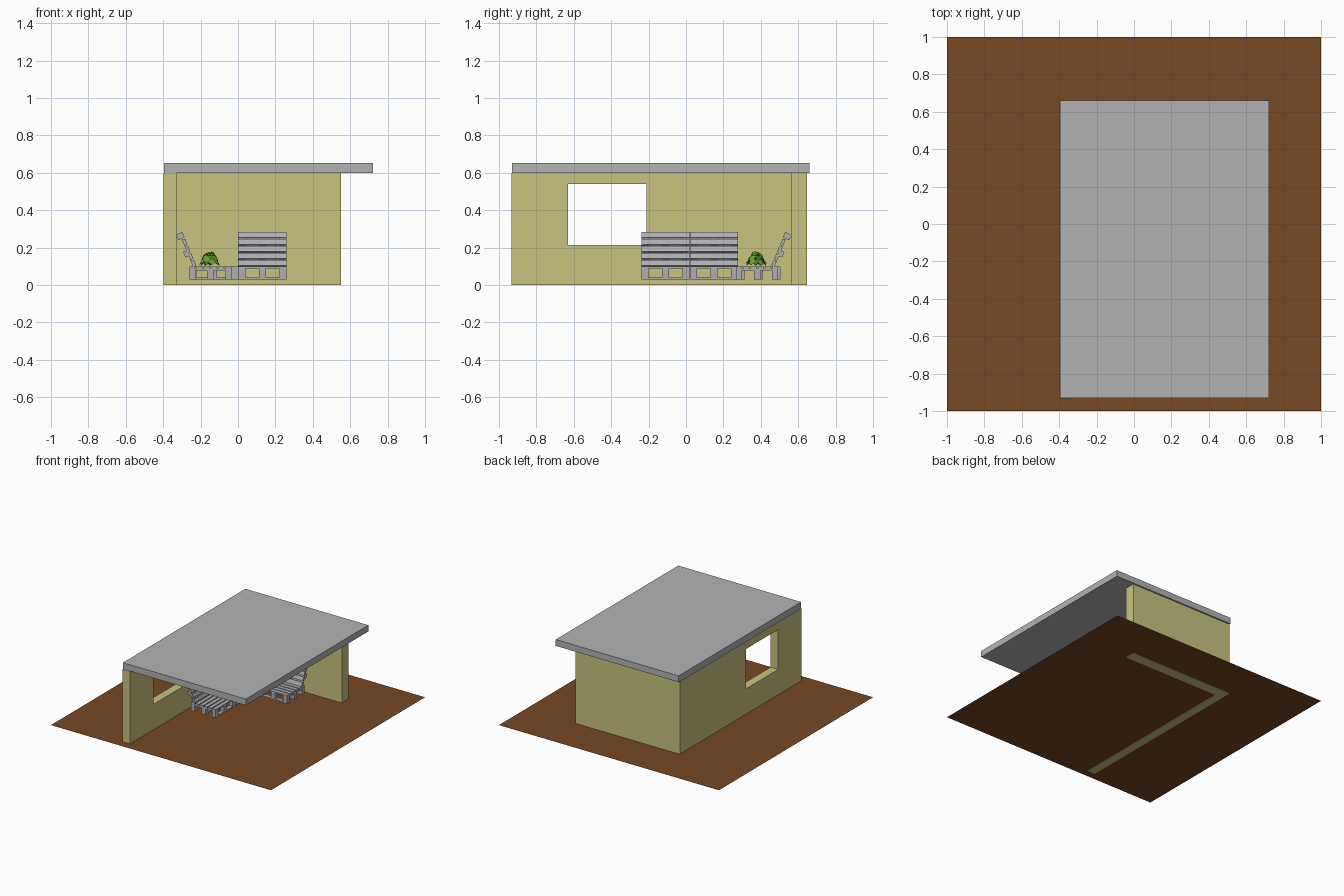
import bpy, bmesh, math, random
from mathutils import Matrix, Vector

if "Cube" in bpy.data.objects:
    bpy.data.objects.remove(bpy.data.objects["Cube"])

random.seed(4)


def material(name, rgb):
    m = bpy.data.materials.new(name)
    m.diffuse_color = (*rgb, 1)
    m.use_nodes = True
    m.node_tree.nodes["Principled BSDF"].inputs["Base Color"].default_value = m.diffuse_color
    return m


SOIL = material("brown soil", (0.18, 0.066, 0.017))
WALL = material("khaki wall", (0.58, 0.55, 0.21))
ROOF = material("grey roof", (0.45, 0.45, 0.45))
WOOD = material("grey wood", (0.43, 0.43, 0.45))
LEAF = material("leaf green", (0.14, 0.38, 0.03))
DARK = material("dark leaf green", (0.05, 0.17, 0.015))


def finish(bm, name, *mats):
    bmesh.ops.recalc_face_normals(bm, faces=bm.faces)
    me = bpy.data.meshes.new(name)
    bm.to_mesh(me)
    bm.free()
    for m in mats:
        me.materials.append(m)
    ob = bpy.data.objects.new(name, me)
    bpy.context.collection.objects.link(ob)
    return ob


def box(bm, lo, hi, mat=Matrix()):
    lo, hi = Vector(lo), Vector(hi)
    m = mat @ Matrix.Translation((lo + hi) / 2) @ Matrix.Diagonal((*(hi - lo), 1))
    bmesh.ops.create_cube(bm, size=1, matrix=m)


def box_object(name, lo, hi, mat):
    bm = bmesh.new()
    box(bm, lo, hi)
    return finish(bm, name, mat)


# Ground sheet
bm = bmesh.new()
bmesh.ops.create_grid(bm, x_segments=1, y_segments=1, size=1, matrix=Matrix.Translation((0, 0, 0.004)))
finish(bm, "ground", SOIL)

# L-shaped walls with a window opening
bm = bmesh.new()
plan = [(-0.397, -0.933), (-0.328, -0.933), (-0.328, 0.562), (0.55, 0.562), (0.55, 0.648), (-0.397, 0.648)]
face = bm.faces.new([bm.verts.new((x, y, 0)) for x, y in plan])
top = bmesh.ops.extrude_face_region(bm, geom=[face])["geom"]
bmesh.ops.translate(bm, vec=(0, 0, 0.6), verts=[g for g in top if isinstance(g, bmesh.types.BMVert)])
walls = finish(bm, "walls", WALL)
cutter = box_object("window_cutter", (-0.5, -0.63, 0.213), (-0.25, -0.21, 0.54), WALL)
cutter.hide_render = True
cutter.hide_set(True)
cut = walls.modifiers.new("window", "BOOLEAN")
cut.operation = "DIFFERENCE"
cut.solver = "EXACT"
cut.object = cutter

# Flat roof slab
box_object("roof", (-0.395, -0.93, 0.6), (0.722, 0.66, 0.652), ROOF)

# Pallet seats: x along the length, y towards the back
L, D = 0.26, 0.225
POSTS = [(0, 0.04), (0.11, 0.15), (0.22, 0.26)]
ROWS = [(0, 0.032), (0.095, 0.13), (D - 0.032, D)]


def pallet_seat(name, mat, back=True):
    bm = bmesh.new()
    n, gap = 6, 0.008
    w = (D - gap * (n - 1)) / n
    for i in range(n):                                  # deck slats
        y = i * (w + gap)
        box(bm, (0.001, y, 0.089), (L - 0.001, y + w, 0.1), mat)
    for x0, x1 in POSTS:
        box(bm, (x0 + 0.001, 0, 0.077), (x1 - 0.001, D, 0.089), mat)   # cross boards
        for y0, y1 in ROWS:                             # blocks
            box(bm, (x0 + 0.001, y0, 0.041), (x1 - 0.001, y1, 0.077), mat)
    for y0, y1 in ROWS:                                 # bottom runners
        box(bm, (0.001, y0, 0.03), (L - 0.001, y1, 0.041), mat)
    finish(bm, name + "_seat", WOOD)
    if not back:
        return
    # Leaning backrest
    bm = bmesh.new()
    m = mat @ Matrix.Translation((0, 0.195, 0.1)) @ Matrix.Rotation(math.radians(-22.6), 4, "X")
    n, gap, H = 5, 0.009, 0.195
    w = (H - gap * (n - 1)) / n
    for i in range(n):
        z = i * (w + gap)
        box(bm, (0.001, -0.008, z), (L - 0.001, 0.002, z + w), m)
    for x0, x1 in POSTS:
        box(bm, (x0 + 0.001, 0.002, 0), (x1 - 0.001, 0.01, H), m)
        for z in (0.063, 0.163):
            box(bm, (x0 + 0.001, 0.01, z), (x1 - 0.001, 0.022, z + 0.032), m)
    for z in (0.063, 0.163):
        box(bm, (0.001, 0.022, z), (L - 0.001, 0.029, z + 0.032), m)
    finish(bm, name + "_backrest", WOOD)


turn = Matrix.Rotation(math.pi / 2, 4, "Z")
pallet_seat("left_bench_front", Matrix.Translation((-0.035, -0.24, 0)) @ turn)
pallet_seat("left_bench_rear", Matrix.Translation((-0.035, 0.02, 0)) @ turn)
pallet_seat("back_bench", Matrix.Translation((0, 0.268, 0)))
pallet_seat("corner_table", Matrix.Translation((-0.26, 0.281, 0)), back=False)

# Bushy plant on the corner: arching leaves in rings
bm = bmesh.new()
for ring, (count, reach, rise) in enumerate([(9, 0.06, 0.045), (8, 0.047, 0.07), (6, 0.026, 0.085)]):
    for k in range(count):
        a = math.tau * (k + 0.4 * ring) / count + random.uniform(-0.15, 0.15)
        d, s = Vector((math.cos(a), math.sin(a), 0)), Vector((-math.sin(a), math.cos(a), 0))
        r, h = reach * random.uniform(0.9, 1.05), rise * random.uniform(0.88, 1.05)
        rows = []
        for i in range(7):
            t = i / 6
            z = 0.102 + h * math.sin(min(1, t * 1.35 + 0.05) * math.pi * 0.5) - (0.04 * max(0, t - 0.55) / 0.45)
            c = Vector((-0.15, 0.375, z)) + d * r * t
            half = 0.003 + 0.016 * math.sin(math.pi * t ** 1.3) ** 0.8 if 0 < i < 6 else 0.002
            rows.append([bm.verts.new(c + s * half * e - Vector((0, 0, 0.006 * abs(e) * math.sin(math.pi * t))))
                         for e in (-1, 0, 1)])
        for p, q in zip(rows, rows[1:]):
            for j in (0, 1):
                f = bm.faces.new((p[j], p[j + 1], q[j + 1], q[j]))
                f.material_index = 1 if k % 3 == 0 else 0
                f.smooth = True
finish(bm, "plant_leaves", LEAF, DARK)
